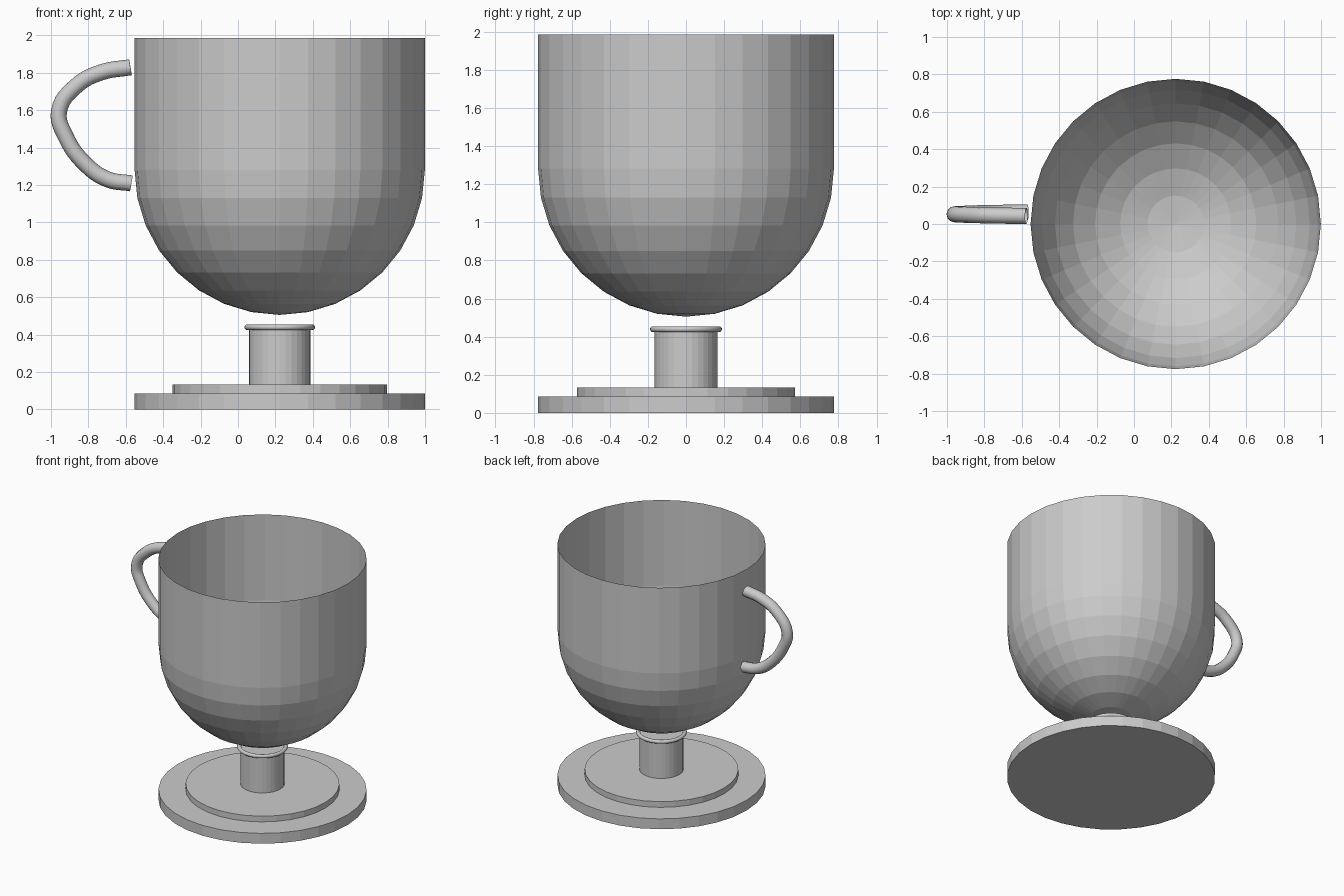
import bpy, bmesh, math

if "Cube" in bpy.data.objects:
    bpy.data.objects.remove(bpy.data.objects["Cube"])

CX = 0.223      # axis of the cup and base
R = 0.776       # cup and foot radius
SIDES = 32


def lathe(name, profile):
    """Spin (radius, z) points around the cup axis, flat shaded."""
    bm = bmesh.new()
    verts = [bm.verts.new((r, 0, z)) for r, z in profile]
    edges = [bm.edges.new(p) for p in zip(verts, verts[1:])]
    bmesh.ops.spin(bm, geom=verts + edges, cent=(0, 0, 0), axis=(0, 0, 1),
                   angle=math.tau, steps=SIDES, use_duplicate=False)
    bmesh.ops.remove_doubles(bm, verts=bm.verts, dist=1e-4)
    bmesh.ops.recalc_face_normals(bm, faces=bm.faces)
    mesh = bpy.data.meshes.new(name)
    bm.to_mesh(mesh)
    bm.free()
    ob = bpy.data.objects.new(name, mesh)
    ob.location.x = CX
    bpy.context.collection.objects.link(ob)
    return ob


# Bowl: thin open shell, hemisphere below a straight wall
bowl = [(R * math.sin(math.pi / 16 * i), 1.281 - R * math.cos(math.pi / 16 * i))
        for i in range(9)]
lathe("bowl", bowl + [(R, 1.985)])

# Stepped foot with stem
lathe("foot_and_stem", [(0, 0), (R, 0), (R, 0.085), (0.573, 0.085), (0.573, 0.132),
                        (0.164, 0.132), (0.164, 0.44), (0, 0.44)])

# Rounded collar at the top of the stem
bpy.ops.mesh.primitive_torus_add(location=(CX, 0, 0.439), major_radius=0.174,
                                 minor_radius=0.015, major_segments=48, minor_segments=12)
collar = bpy.context.object
collar.name = "stem_collar"
bpy.ops.object.shade_smooth()

# Handle: open-ended round tube along a curve
path = [(-0.575, 0.043, 1.829), (-0.73, 0.045, 1.802), (-0.858, 0.048, 1.735),
        (-0.957, 0.052, 1.594), (-0.922, 0.054, 1.46), (-0.815, 0.058, 1.31),
        (-0.698, 0.060, 1.23), (-0.57, 0.061, 1.208)]
curve = bpy.data.curves.new("handle", 'CURVE')
curve.dimensions = '3D'
curve.bevel_depth = 0.043
curve.bevel_resolution = 4
curve.resolution_u = 6
spline = curve.splines.new('BEZIER')
spline.bezier_points.add(len(path) - 1)
for point, co in zip(spline.bezier_points, path):
    point.co = co
    point.handle_left_type = point.handle_right_type = 'AUTO'
handle = bpy.data.objects.new("handle", curve)
bpy.context.collection.objects.link(handle)
